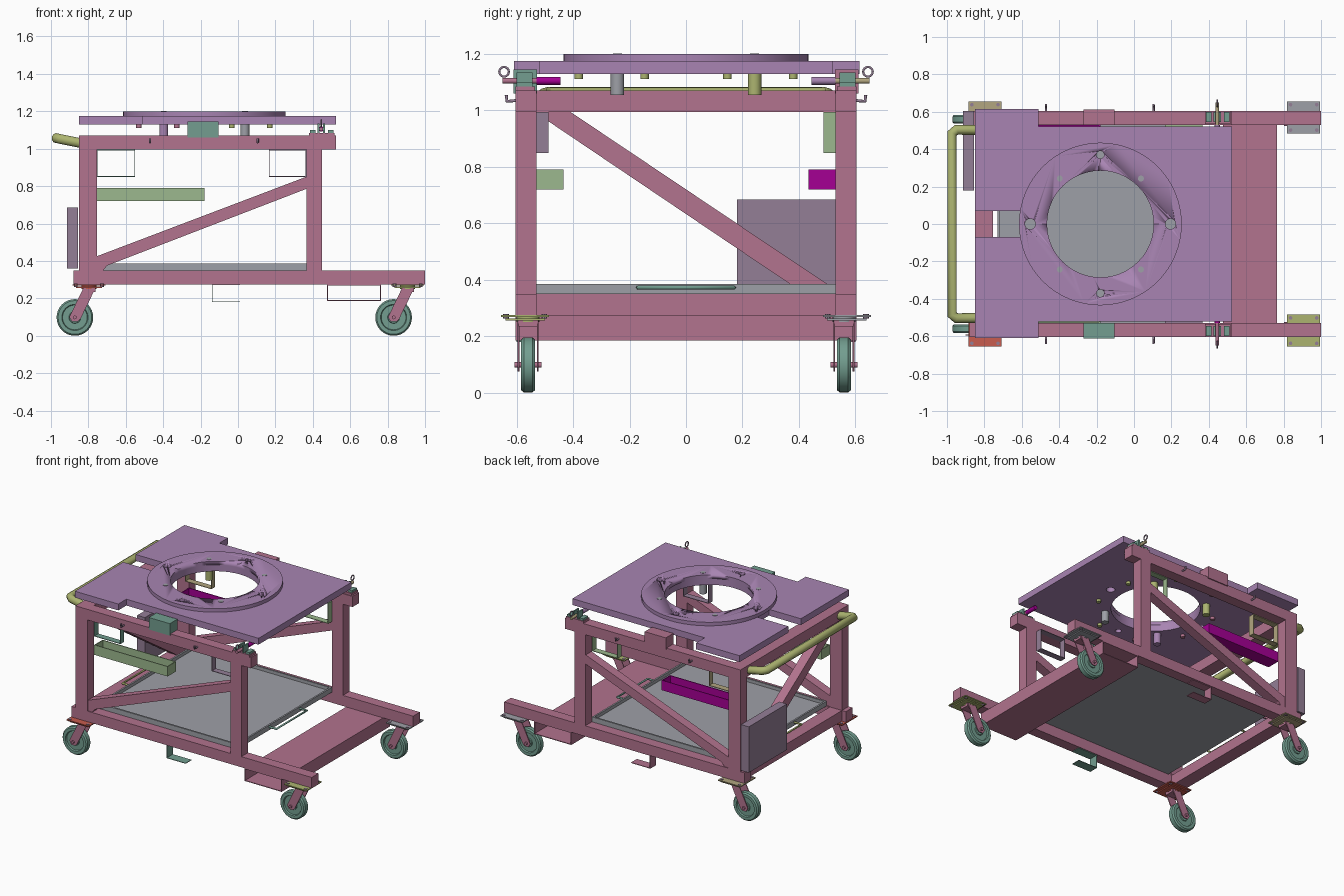
import bpy, bmesh, math
from mathutils import Vector, Matrix

if "Cube" in bpy.data.objects:
    bpy.data.objects.remove(bpy.data.objects["Cube"])


def material(name, rgb):
    m = bpy.data.materials.new(name)
    lin = [((c / 255 + 0.055) / 1.055) ** 2.4 if c > 10 else c / 255 / 12.92 for c in rgb]
    m.diffuse_color = (*lin, 1)
    m.use_nodes = True
    m.node_tree.nodes["Principled BSDF"].inputs["Base Color"].default_value = m.diffuse_color
    return m


PINK = material("dusty pink", (178, 115, 142))
LILAC = material("lilac", (168, 132, 178))
GREY = material("cool grey", (158, 160, 167))
TEAL = material("teal green", (115, 158, 144))
GREEN = material("sage green", (156, 184, 142))
OLIVE = material("olive yellow", (172, 180, 112))
MAGENTA = material("magenta", (165, 0, 148))
TAN = material("tan", (178, 166, 128))
RED = material("brick red", (200, 92, 78))
MAUVE = material("mauve grey", (148, 126, 150))


def finish(name, bm, mat, smooth=False):
    bmesh.ops.recalc_face_normals(bm, faces=bm.faces)
    me = bpy.data.meshes.new(name)
    bm.to_mesh(me)
    bm.free()
    ob = bpy.data.objects.new(name, me)
    bpy.context.collection.objects.link(ob)
    me.materials.append(mat)
    if smooth:
        bpy.ops.object.select_all(action='DESELECT')
        ob.select_set(True)
        bpy.context.view_layer.objects.active = ob
        bpy.ops.object.shade_smooth_by_angle(angle=math.radians(35))
    return ob


def boxes(name, mat, *dims):
    """One object from boxes given as x0, x1, y0, y1, z0, z1."""
    bm = bmesh.new()
    for x0, x1, y0, y1, z0, z1 in dims:
        m = Matrix.Translation(((x0 + x1) / 2, (y0 + y1) / 2, (z0 + z1) / 2))
        size = (abs(x1 - x0), abs(y1 - y0), abs(z1 - z0), 1)
        bmesh.ops.create_cube(bm, size=1, matrix=m @ Matrix.Diagonal(size))
    return finish(name, bm, mat)


def sleeve(name, mat, x0, x1, y0, y1, z0, z1, t=0.004):
    """Thin rectangular tube along y, open at both ends."""
    return boxes(name, mat, (x0, x1, y0, y1, z0, z0 + t), (x0, x1, y0, y1, z1 - t, z1),
                 (x0, x0 + t, y0, y1, z0 + t, z1 - t), (x1 - t, x1, y0, y1, z0 + t, z1 - t))


def tray(name, mat, x0, x1, y0, y1, z0, z1, t=0.006):
    """Box open at the top."""
    return boxes(name, mat, (x0, x1, y0, y1, z0, z0 + t),
                 (x0, x0 + t, y0, y1, z0 + t, z1), (x1 - t, x1, y0, y1, z0 + t, z1),
                 (x0 + t, x1 - t, y0, y0 + t, z0 + t, z1), (x0 + t, x1 - t, y1 - t, y1, z0 + t, z1))


def prism(name, mat, points, a, b, axis):
    """Polygon pushed from a to b along the axis."""
    put = {'x': lambda p, d: (d, p[0], p[1]), 'y': lambda p, d: (p[0], d, p[1]),
           'z': lambda p, d: (p[0], p[1], d)}[axis]
    bm = bmesh.new()
    f = bm.faces.new([bm.verts.new(put(p, a)) for p in points])
    ext = bmesh.ops.extrude_face_region(bm, geom=[f])
    verts = [v for v in ext['geom'] if isinstance(v, bmesh.types.BMVert)]
    bmesh.ops.translate(bm, verts=verts, vec=put((0, 0), b - a))
    return finish(name, bm, mat)


def rods(name, mat, items, seg=20):
    """Cylinders given as start, end, radius."""
    bm = bmesh.new()
    for p, q, r in items:
        p, q = Vector(p), Vector(q)
        rot = (q - p).to_track_quat('Z', 'Y').to_matrix().to_4x4()
        bmesh.ops.create_cone(bm, cap_ends=True, segments=seg, radius1=r, radius2=r,
                              depth=(q - p).length, matrix=Matrix.Translation((p + q) / 2) @ rot)
    return finish(name, bm, mat, True)


def pipe(name, mat, pts, r, cyclic=False):
    cu = bpy.data.curves.new(name, 'CURVE')
    cu.dimensions = '3D'
    cu.bevel_depth, cu.bevel_resolution, cu.use_fill_caps = r, 3, True
    sp = cu.splines.new('POLY')
    sp.points.add(len(pts) - 1)
    for sp_pt, p in zip(sp.points, pts):
        sp_pt.co = (*p, 1)
    sp.use_cyclic_u = cyclic
    cu.materials.append(mat)
    ob = bpy.data.objects.new(name, cu)
    bpy.context.collection.objects.link(ob)
    return ob


# side frames: rails, posts and diagonal braces
for s, side in ((-1, "front"), (1, "back")):
    i, o = s * 0.53, s * 0.605
    boxes(side + "_base_rail", PINK, (-0.88, 1.0, i, o, 0.275, 0.35))
    boxes(side + "_posts", PINK, (-0.85, -0.755, i, o, 0.35, 0.995), (0.365, 0.45, i, o, 0.35, 0.995))
    boxes(side + "_top_rail", PINK, (-0.85, 0.525, i, o, 0.995, 1.07))
    prism(side + "_brace", PINK, [(-0.755, 0.425), (0.365, 0.85), (0.365, 0.785), (-0.70, 0.375),
                                  (-0.72, 0.35), (-0.755, 0.35)], s * 0.535, s * 0.6, 'y')

# end frame and low cross beam
boxes("end_cross_rails", PINK, (-0.85, -0.755, -0.53, 0.53, 0.275, 0.35),
      (-0.85, -0.755, -0.53, 0.53, 0.995, 1.07))
prism("end_brace", PINK, [(-0.53, 0.995), (-0.41, 0.995), (0.53, 0.365), (0.53, 0.35), (0.42, 0.35),
                          (-0.53, 0.995 - 0.005)], -0.835, -0.77, 'x')
sleeve("low_cross_beam", PINK, 0.475, 0.765, -0.605, 0.605, 0.185, 0.275, 0.005)

# floor tray with pull handles
tray("floor_tray", GREY, -0.73, 0.365, -0.53, 0.53, 0.35, 0.385, 0.012)
for x, d, mat, n in ((0.36, 0.06, TEAL, "right"), (-0.725, -0.06, OLIVE, "left")):
    pipe(n + "_tray_handle", mat, [(x, -0.17, 0.372), (x + d, -0.17, 0.372),
                                   (x + d, 0.17, 0.372), (x, 0.17, 0.372)], 0.007)

# side trays, hanging sleeves and document box
tray("front_side_tray", GREEN, -0.755, -0.18, -0.53, -0.435, 0.72, 0.79)
tray("back_side_tray", MAGENTA, -0.755, -0.18, 0.435, 0.53, 0.72, 0.79)
for x0, x1, s, mat, n in ((-0.755, -0.55, -1, TEAL, "front_left"), (-0.755, -0.55, 1, TAN, "back_left"),
                          (0.165, 0.365, -1, MAUVE, "front_right"), (0.165, 0.365, 1, GREEN, "back_right")):
    y = sorted((s * 0.487, s * 0.53))
    sleeve(n + "_sleeve", mat, x0, x1, y[0], y[1], 0.85, 0.995)
boxes("document_box", MAUVE, (-0.915, -0.855, 0.18, 0.605, 0.36, 0.685))

# push handle
pipe("push_handle", OLIVE, [(-0.84, -0.503, 1.03), (-0.95, -0.503, 1.052), (-0.972, -0.485, 1.057),
                            (-0.972, 0.485, 1.057), (-0.95, 0.503, 1.052), (-0.84, 0.503, 1.03)], 0.027)

# top plate with notch, and turntable ring
CX = -0.18
plate = prism("top_plate", LILAC, [(-0.85, -0.61), (-0.51, -0.61), (-0.51, -0.52), (0.525, -0.52),
                                   (0.525, 0.52), (-0.51, 0.52), (-0.51, 0.615), (-0.85, 0.615),
                                   (-0.85, 0.07), (-0.6, 0.07), (-0.6, -0.07), (-0.85, -0.07)],
              1.13, 1.175, 'z')
ring = rods("turntable_ring", LILAC, [((CX, 0, 1.175), (CX, 0, 1.2), 0.435)], 64)
holes = [((CX, 0, 1.0), (CX, 0, 1.3), 0.285)]
for k in range(4):
    a = k * math.pi / 2
    x, y = CX + 0.375 * math.cos(a), 0.37 * math.sin(a)
    holes.append(((x, y, 1.0), (x, y, 1.3), 0.028 if k % 2 == 0 else 0.02))
cutter = rods("hole_cutter", LILAC, holes, 48)
cutter.hide_render = True
for ob in (plate, ring):
    mod = ob.modifiers.new("holes", 'BOOLEAN')
    mod.operation, mod.solver, mod.object = 'DIFFERENCE', 'EXACT', cutter
    bpy.context.view_layer.objects.active = ob
    bpy.ops.object.modifier_apply(modifier=mod.name)
bpy.data.objects.remove(cutter)

# spacer pegs and small bolts beneath the plate, bolt heads on the ring
for n, (sx, sy, mat) in enumerate(((-1, -1, LILAC), (1, -1, GREY), (-1, 1, OLIVE), (1, 1, OLIVE))):
    x, y = CX + sx * 0.217, sy * 0.243
    rods(f"spacer_peg_{n}", mat, [((x, y, 1.055), (x, y, 1.13), 0.024)])
    rods(f"ring_bolt_{n}", GREY, [((x, y, 1.2), (x, y, 1.202), 0.016)])
    for px, py in ((sx * 0.35, sy * 0.147), (sx * 0.147, sy * 0.38)):
        rods(f"small_bolt_{n}", (PINK, OLIVE)[n % 2], [((CX + px, py, 1.112), (CX + px, py, 1.13), 0.015)], 12)

# rail blocks, hooks, clamps and locking pins
boxes("front_rest_block", TEAL, (-0.27, -0.105, -0.612, -0.528, 1.06, 1.145))
boxes("back_rest_block", PINK, (-0.27, -0.105, 0.528, 0.612, 1.06, 1.145))
for s, side, pin, tip in ((-1, "front", PINK, MAGENTA), (1, "back", TAN, LILAC)):
    for x in (-0.47, 0.105):
        pipe(side + "_hook", MAUVE, [(x, s * 0.6, 1.035), (x, s * 0.635, 1.033), (x, s * 0.637, 1.055)], 0.006)
    y0, y1 = s * 0.535, s * 0.605
    boxes(side + "_clamp_base", PINK, (0.38, 0.515, y0, y1, 1.07, 1.085))
    boxes(side + "_clamp_block", TEAL, (0.385, 0.415, s * 0.545, s * 0.6, 1.085, 1.1),
          (0.48, 0.51, s * 0.545, s * 0.6, 1.085, 1.1), (0.425, 0.435, s * 0.545, s * 0.6, 1.085, 1.135),
          (0.455, 0.465, s * 0.545, s * 0.6, 1.085, 1.135))
    rods(side + "_lock_pin", pin, [((0.445, s * 0.53, 1.105), (0.445, s * 0.65, 1.105), 0.01)])
    rods(side + "_pin_tip", tip, [((0.445, s * 0.445, 1.105), (0.445, s * 0.53, 1.105), 0.014)])
    ringpts = [(0.445, s * 0.645 + 0.017 * math.cos(a * math.pi / 8), 1.137 + 0.017 * math.sin(a * math.pi / 8))
               for a in range(16)]
    pipe(side + "_pin_ring", MAUVE, ringpts, 0.004, True)

# cable hooks beneath the base rails
for s, side, mat in ((-1, "front", TEAL), (1, "back", PINK)):
    y0, y1 = s * 0.535, s * 0.6
    boxes(side + "_cable_hook", mat, (-0.14, 0.01, y0, y1, 0.271, 0.275),
          (-0.14, -0.136, y0, y1, 0.18, 0.271), (-0.136, 0.01, y0, y1, 0.18, 0.184))

# casters
PROFILE = [(0.0, -0.02), (0.03, -0.02), (0.032, -0.014), (0.066, -0.014), (0.07, -0.024), (0.09, -0.024),
           (0.098, -0.015), (0.098, 0.015), (0.09, 0.024), (0.07, 0.024), (0.066, 0.014), (0.032, 0.014),
           (0.03, 0.02), (0.0, 0.02)]


def caster(name, cx, s, mat):
    wx, y = cx - 0.075, s * 0.56
    bm = bmesh.new()
    vs = [bm.verts.new((wx + r, y + d, 0.098)) for r, d in PROFILE]
    es = [bm.edges.new(p) for p in zip(vs, vs[1:])]
    bmesh.ops.spin(bm, geom=vs + es, cent=(wx, y, 0.098), axis=(0, 1, 0), angle=2 * math.pi,
                   steps=32, use_duplicate=False)
    bmesh.ops.remove_doubles(bm, verts=bm.verts, dist=1e-4)
    finish(name + "_wheel", bm, TEAL, True)
    fork = [(wx - 0.03, 0.1), (wx - 0.015, 0.075), (wx + 0.015, 0.075), (wx + 0.03, 0.09),
            (cx + 0.035, 0.255), (cx - 0.03, 0.255)]
    for d in (-0.034, 0.034):
        prism(name + "_fork", PINK, fork, y + d - 0.003, y + d + 0.003, 'y')
    boxes(name + "_fork_crown", PINK, (cx - 0.03, cx + 0.035, y - 0.034, y + 0.034, 0.235, 0.256))
    rods(name + "_axle", PINK, [((wx, y - 0.048, 0.098), (wx, y + 0.048, 0.098), 0.01)])
    boxes(name + "_plate", mat, (cx - 0.088, cx + 0.088, y + s * 0.095, y - s * 0.075, 0.268, 0.275),
          (cx - 0.07, cx + 0.07, y + s * 0.08, y - s * 0.06, 0.256, 0.263))
    rods(name + "_swivel", mat, [((cx, y, 0.25), (cx, y, 0.27), 0.04)])
    rods(name + "_plate_bolts", MAUVE, [((cx + a, y + s * b, 0.262), (cx + a, y + s * b, 0.279), 0.01)
                                        for a in (-0.07, 0.07) for b in (0.078, -0.058)], 8)


caster("front_left_caster", -0.797, -1, RED)
caster("front_right_caster", 0.907, -1, OLIVE)
caster("back_left_caster", -0.797, 1, TAN)
caster("back_right_caster", 0.907, 1, GREY)
